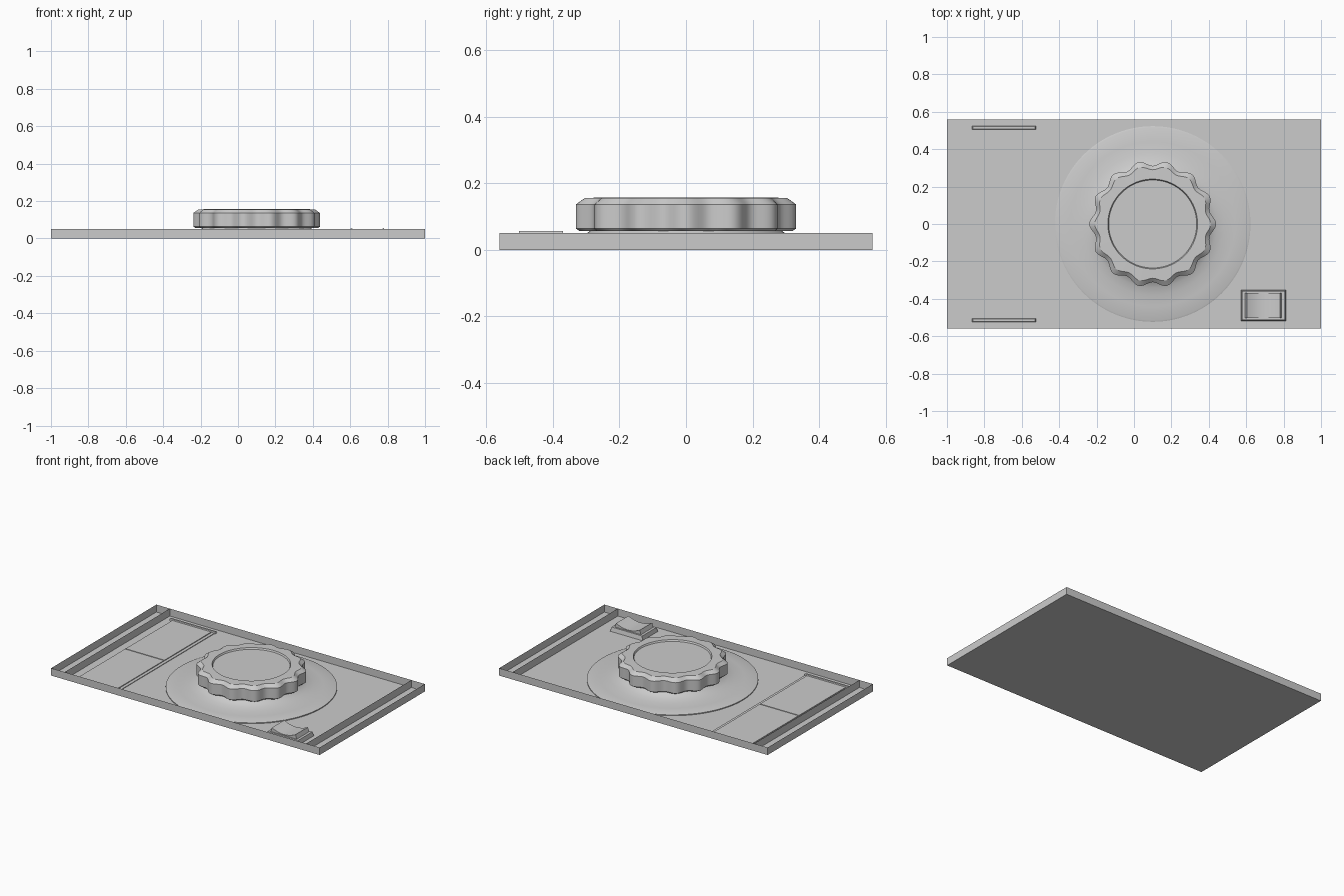
import bpy, bmesh, math

if "Cube" in bpy.data.objects:
    bpy.data.objects.remove(bpy.data.objects["Cube"])

DIAL_X = 0.10
WALL_H = 0.05


def make(name, verts, faces, smooth=None):
    me = bpy.data.meshes.new(name)
    me.from_pydata(verts, [], faces)
    ob = bpy.data.objects.new(name, me)
    bpy.context.collection.objects.link(ob)
    bm = bmesh.new()
    bm.from_mesh(me)
    bmesh.ops.recalc_face_normals(bm, faces=bm.faces)
    bm.to_mesh(me)
    bm.free()
    if smooth:
        bpy.ops.object.select_all(action='DESELECT')
        ob.select_set(True)
        bpy.context.view_layer.objects.active = ob
        bpy.ops.object.shade_smooth_by_angle(angle=math.radians(smooth))
    return ob


def box(name, x0, x1, y0, y1, z0, z1, inset=0.0):
    v = [(x0, y0, z0), (x1, y0, z0), (x1, y1, z0), (x0, y1, z0)]
    i = inset
    v += [(x0 + i, y0 + i, z1), (x1 - i, y0 + i, z1), (x1 - i, y1 - i, z1), (x0 + i, y1 - i, z1)]
    f = [(3, 2, 1, 0), (4, 5, 6, 7)] + [(k, (k + 1) % 4, (k + 1) % 4 + 4, k + 4) for k in range(4)]
    return make(name, v, f)


def lathe(name, profile, segs, lobes=0, cap_start=False):
    """Stack of rings (radius, height, lobe amplitude) around the dial axis."""
    v, f = [], []
    for r, z, amp in profile:
        for k in range(segs):
            t = 2 * math.pi * k / segs
            rr = r + amp * math.cos(lobes * t)
            v.append((DIAL_X + rr * math.cos(t), rr * math.sin(t), z))
    n = len(profile)
    for j in range(n - 1):
        for k in range(segs):
            m = (k + 1) % segs
            f.append((j * segs + k, j * segs + m, (j + 1) * segs + m, (j + 1) * segs + k))
    f.append(tuple((n - 1) * segs + k for k in range(segs)))
    if cap_start:
        f.append(tuple(reversed(range(segs))))
    return make(name, v, f, 30)


# Shallow open tray: single-sheet floor and rim
c = [(-1, -0.56), (1, -0.56), (1, 0.56), (-1, 0.56)]
make("tray", [(x, y, 0) for x, y in c] + [(x, y, WALL_H) for x, y in c],
     [(3, 2, 1, 0)] + [(k, (k + 1) % 4, (k + 1) % 4 + 4, k + 4) for k in range(4)])

# Thin partitions near both ends
for side, label in ((-1, "left"), (1, "right")):
    x = side * 0.90
    make(label + "_partition", [(x, -0.56, 0), (x, 0.56, 0), (x, 0.56, WALL_H), (x, -0.56, WALL_H)],
         [(0, 1, 2, 3)])

# Display plate with two panels and end bars
box("display_plate", -0.845, -0.53, -0.51, 0.51, 0.0, 0.004)
for s, label in ((-1, "front"), (1, "back")):
    y0, y1 = sorted((s * 0.003, s * 0.50))
    box(label + "_display_panel", -0.84, -0.55, y0, y1, 0.0, 0.009)
    y0, y1 = sorted((s * 0.505, s * 0.525))
    box(label + "_display_bar", -0.865, -0.525, y0, y1, 0.0, 0.012, 0.004)

# Flared dial base
lathe("dial_base", [(0.523, 0.0, 0), (0.523, 0.006, 0), (0.515, 0.009, 0), (0.44, 0.012, 0),
                    (0.38, 0.018, 0), (0.34, 0.027, 0), (0.31, 0.039, 0), (0.29, 0.056, 0)], 96)

# Scalloped knob with recessed cap
lathe("dial_knob", [(0.315, 0.056, 0.012), (0.325, 0.064, 0.014), (0.325, 0.136, 0.014),
                    (0.300, 0.156, 0.010), (0.240, 0.157, 0), (0.235, 0.147, 0)],
      168, 14, True)

# Rocker switch: frame and dished rocker
box("switch_frame", 0.572, 0.812, -0.518, -0.353, 0.0, 0.028, 0.006)
n = 12
top = []
for k in range(n + 1):
    u = 2 * k / n - 1
    top.append((0.692 + 0.088 * u, 0.034 + 0.022 * u * u))
prof = [(0.592, 0.02)] + top + [(0.792, 0.02)]
m = len(prof)
verts = [(x, y, z) for y in (-0.502, -0.370) for x, z in prof]
faces = [tuple(range(m)), tuple(range(2 * m - 1, m - 1, -1))]
faces += [(k, (k + 1) % m, (k + 1) % m + m, k + m) for k in range(m)]
make("switch_rocker", verts, faces, 25)
